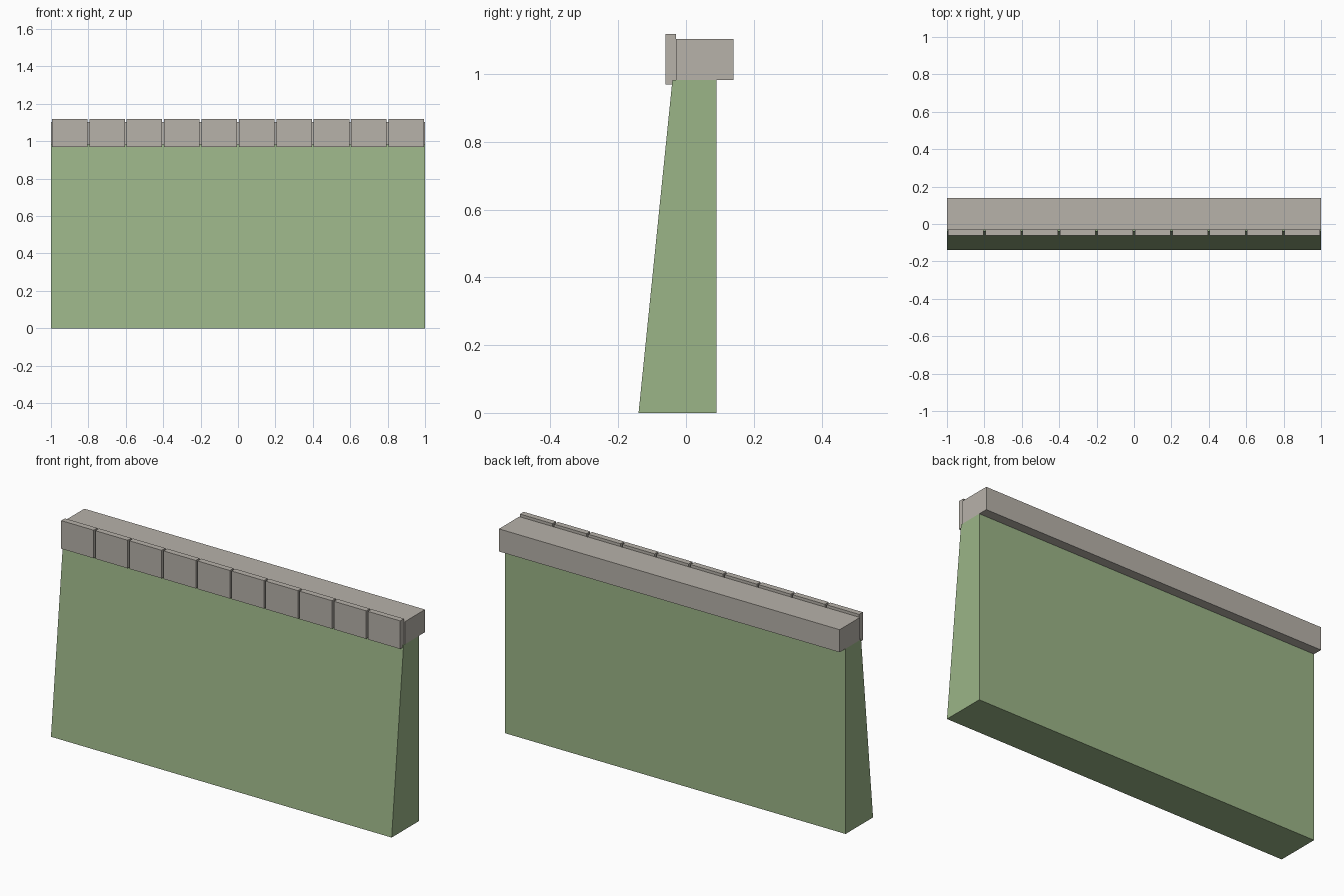
import bpy
import bmesh

cube = bpy.data.objects.get("Cube")
if cube:
    bpy.data.objects.remove(cube, do_unlink=True)


def material(name, rgb):
    mat = bpy.data.materials.new(name)
    mat.use_nodes = True
    mat.diffuse_color = (*rgb, 1)
    mat.node_tree.nodes["Principled BSDF"].inputs["Base Color"].default_value = (*rgb, 1)
    return mat


def extrude_profile(name, profile, x0, x1, mat):
    """Sweep a closed (y, z) profile along x from x0 to x1."""
    bm = bmesh.new()
    face = bm.faces.new([bm.verts.new((x0, y, z)) for y, z in profile])
    swept = bmesh.ops.extrude_face_region(bm, geom=[face])["geom"]
    verts = [v for v in swept if isinstance(v, bmesh.types.BMVert)]
    bmesh.ops.translate(bm, verts=verts, vec=(x1 - x0, 0, 0))
    bmesh.ops.recalc_face_normals(bm, faces=bm.faces)
    mesh = bpy.data.meshes.new(name)
    bm.to_mesh(mesh)
    bm.free()
    mesh.materials.append(mat)
    obj = bpy.data.objects.new(name, mesh)
    bpy.context.collection.objects.link(obj)
    return obj


def rectangle(y0, y1, z0, z1):
    return [(y0, z0), (y1, z0), (y1, z1), (y0, z1)]


green = material("wall green", (0.33, 0.46, 0.245))
stone = material("coping stone", (0.475, 0.445, 0.40))

# Wall with a battered front and an upright back
extrude_profile("wall", [(-0.14, 0), (0.09, 0), (0.09, 0.983), (-0.04, 0.983)], -1, 1, green)

# Continuous coping overhanging the back
extrude_profile("coping", rectangle(-0.03, 0.14, 0.983, 1.103), -1, 1, stone)

# Row of separate facing slabs along the front of the coping
COUNT, GAP = 10, 0.01
PITCH = 2 / COUNT
slab = rectangle(-0.061, -0.03, 0.969, 1.118)
for i in range(COUNT):
    left = -1 + i * PITCH
    extrude_profile(f"facing_slab_{i + 1}", slab, left + GAP / 2, left + PITCH - GAP / 2, stone)
